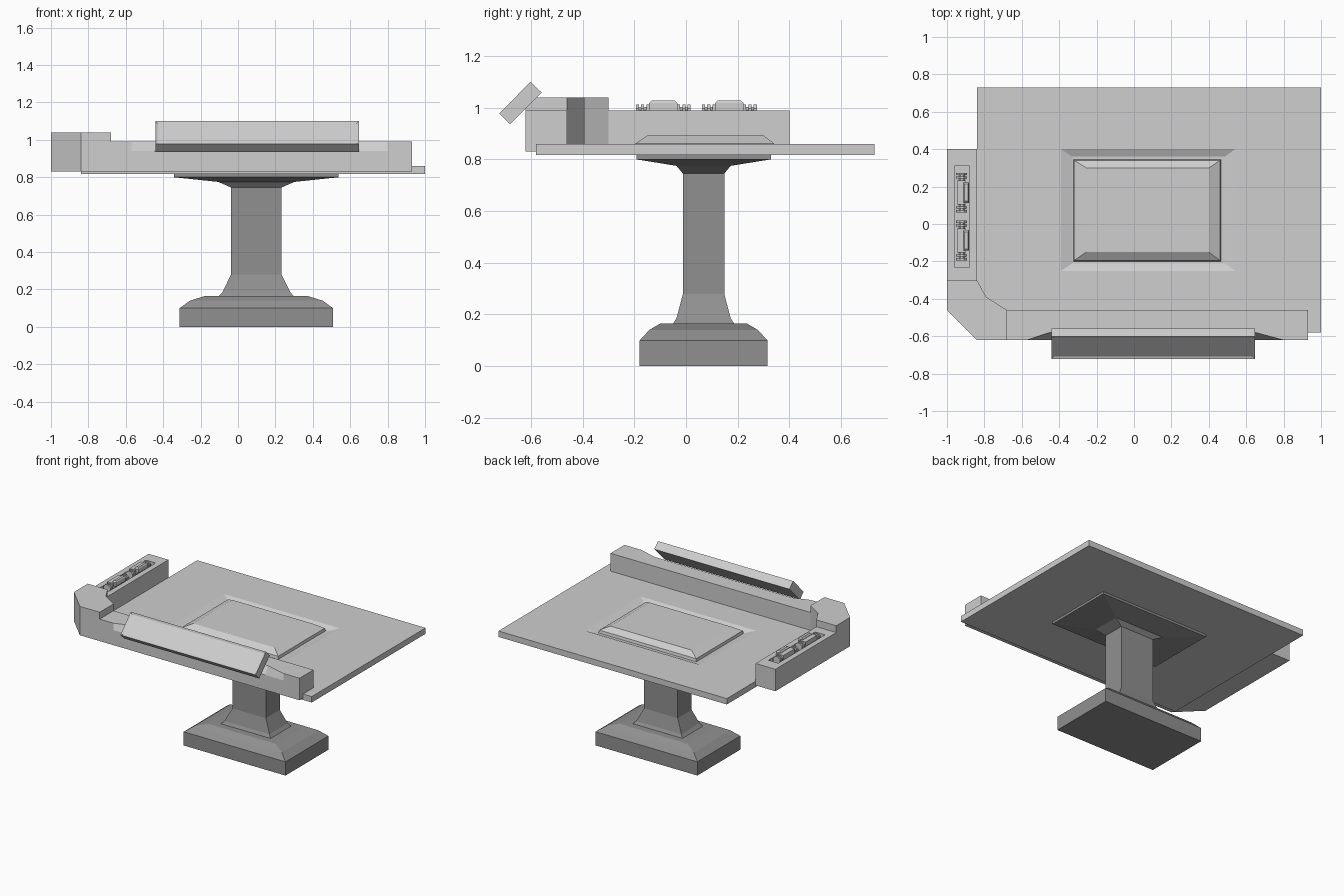
import bpy, bmesh, math
from mathutils import Vector

if "Cube" in bpy.data.objects:
    bpy.data.objects.remove(bpy.data.objects["Cube"])


def material(name, v):
    m = bpy.data.materials.new(name)
    m.diffuse_color = (v, v, v, 1)
    m.use_nodes = True
    m.node_tree.nodes["Principled BSDF"].inputs["Base Color"].default_value = m.diffuse_color
    return m


LIGHT = material("light_grey", 0.62)
DARK = material("dark_grey", 0.28)


def loft(name, rings, mat):
    """Closed solid through a list of equal-length point rings."""
    bm = bmesh.new()
    loops = [[bm.verts.new(p) for p in r] for r in rings]
    for a, b in zip(loops, loops[1:]):
        for i in range(len(a)):
            j = (i + 1) % len(a)
            bm.faces.new((a[i], a[j], b[j], b[i]))
    bm.faces.new(loops[0])
    bm.faces.new(loops[-1])
    bmesh.ops.recalc_face_normals(bm, faces=bm.faces)
    me = bpy.data.meshes.new(name)
    bm.to_mesh(me)
    bm.free()
    me.materials.append(mat)
    ob = bpy.data.objects.new(name, me)
    bpy.context.collection.objects.link(ob)
    return ob


def rect(x0, x1, y0, y1, z):
    return [(x0, y0, z), (x1, y0, z), (x1, y1, z), (x0, y1, z)]


def box(name, x0, x1, y0, y1, z0, z1, mat=LIGHT):
    return loft(name, [rect(x0, x1, y0, y1, z0), rect(x0, x1, y0, y1, z1)], mat)


def cut(target, cutter):
    mod = target.modifiers.new("cut", 'BOOLEAN')
    mod.operation = 'DIFFERENCE'
    mod.solver = 'EXACT'
    mod.object = cutter
    bpy.context.view_layer.objects.active = target
    bpy.ops.object.modifier_apply(modifier=mod.name)
    bpy.data.objects.remove(cutter)


# Pedestal: stacked rectangular sections (half width, half depth, height)
cx, cy = 0.098, 0.068
sections = [(.41, .247, 0), (.41, .247, .10), (.355, .21, .14), (.275, .168, .165),
            (.20, .118, .165), (.182, .105, .185), (.135, .08, .28), (.135, .08, .745),
            (.203, .105, .775), (.44, .26, .80), (.44, .26, .818)]
loft("pedestal", [rect(cx - a, cx + a, cy - b, cy + b, z) for a, b, z in sections], DARK)

# Table slab with a sloped recess around the raised centre pad
slab = box("table_slab", -.84, 1.0, -.58, .73, .817, .86)
cut(slab, loft("recess_cutter", [rect(-.33, .485, -.21, .36, .842),
                                 rect(-.39, .54, -.25, .40, .86),
                                 rect(-.39, .54, -.25, .40, .90)], LIGHT))
loft("centre_pad", [rect(-.325, .465, -.20, .345, .838), rect(-.32, .46, -.195, .34, .862),
                    rect(-.255, .40, -.15, .30, .892)], LIGHT)

# Left rail with a slot for the handles
left = box("left_rail", -1.0, -.84, -.30, .40, .83, .99)
cut(left, box("slot_cutter", -.96, -.88, -.23, .31, .965, 1.1))

# Raised corner block
corner = [(-1, -.30), (-.84, -.30), (-.79, -.39), (-.68, -.46),
          (-.68, -.62), (-.84, -.62), (-1, -.46)]
loft("corner_block", [[(x, y, z) for x, y in corner] for z in (.83, 1.04)], LIGHT)

# Front rail, its front edge bevelled behind the panel
rail = []
for x, top_y in ((-.68, -.62), (-.57, -.62), (-.45, -.58), (.65, -.58), (.80, -.62), (.93, -.62)):
    rail.append([(x, -.62, .83), (x, -.62, .94), (x, top_y, .99), (x, -.46, .99), (x, -.46, .83)])
loft("front_rail", rail, LIGHT)

# Tilted panel with a shallow inset face
prof = [(-.722, .977), (-.602, 1.10), (-.558, 1.058), (-.68, .936)]
panel = loft("tilted_panel", [[(x, y, z) for y, z in prof] for x in (-.442, .647)], LIGHT)
bm = bmesh.new()
bm.from_mesh(panel.data)
face = max(bm.faces, key=lambda f: f.normal.dot(Vector((0, -1, 1))))
bmesh.ops.inset_region(bm, faces=[face], thickness=.018, depth=0)
bmesh.ops.translate(bm, verts=face.verts, vec=(0, .005, -.005))
bm.to_mesh(panel.data)
bm.free()


def drum(name, x, y0, y1, z, r):
    """Eight-sided rod along y."""
    ang = [math.pi / 8 + k * math.pi / 4 for k in range(8)]
    loft(name, [[(x + r * math.cos(a), y, z + r * math.sin(a)) for a in ang]
                for y in (y0, y1)], LIGHT)


# Two control handles in the slot
for n, y in enumerate((.168, -.088)):
    tag = f"handle_{n + 1}"
    drum(tag + "_rod", -.92, y - .105, y + .105, .985, .018)
    box(tag + "_body", -.947, -.90, y - .065, y + .065, .965, 1.012)
    loft(tag + "_grip", [rect(-.912, -.882, y - .055, y + .055, .99),
                         rect(-.912, -.882, y - .055, y + .055, 1.018),
                         rect(-.906, -.888, y - .045, y + .045, 1.027)], LIGHT)
    for s in (-1, 1):
        for d in (.08, .10):
            drum(tag + "_collar", -.92, y + s * d - .006, y + s * d + .006, .985, .03)
